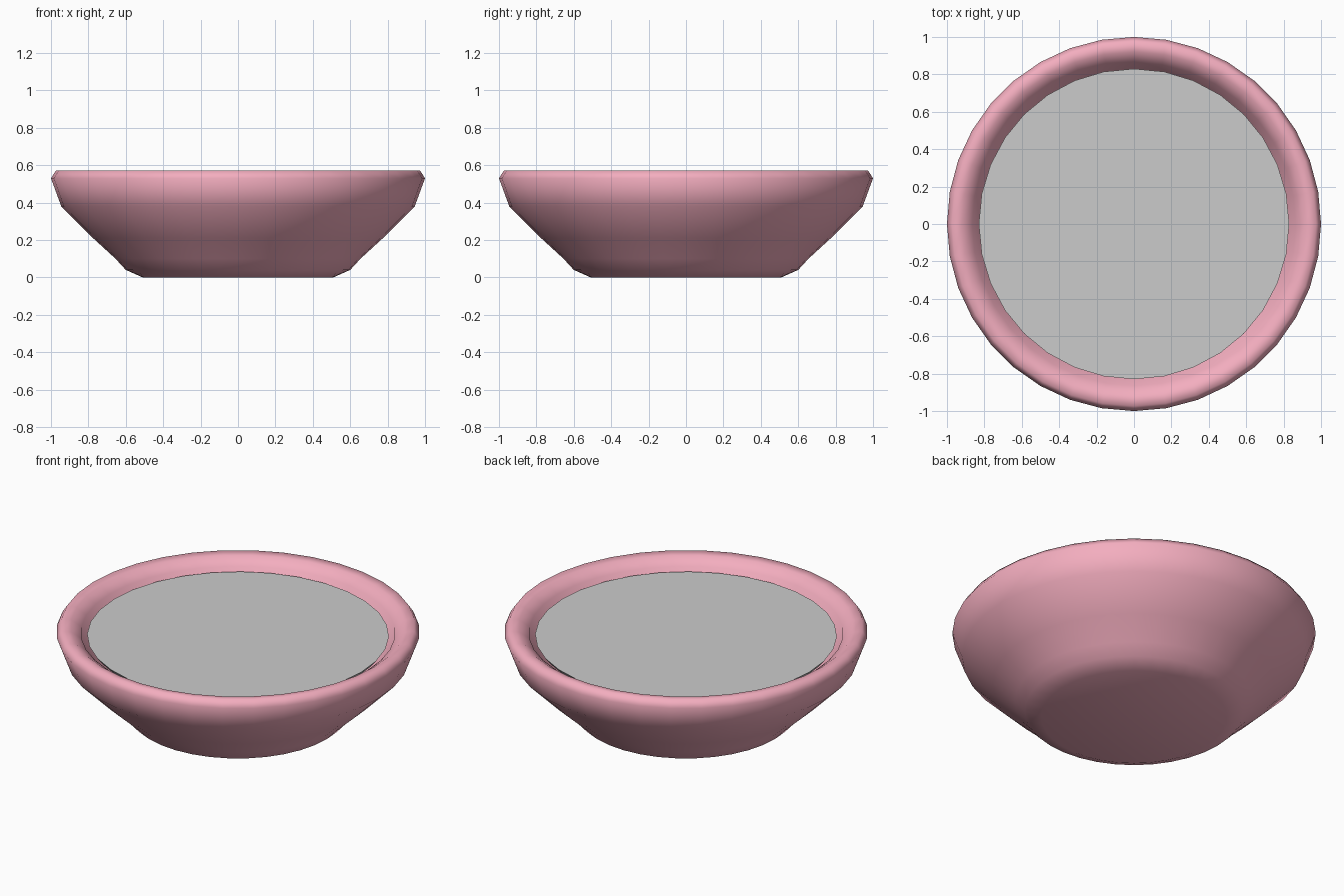
import bpy, bmesh
from math import cos, sin, pi, radians

if "Cube" in bpy.data.objects:
    bpy.data.objects.remove(bpy.data.objects["Cube"])


def lathe(name, profile, sides):
    """Spin an (r, z) profile that starts and ends on the axis."""
    bm = bmesh.new()
    rings = []
    for r, z in profile:
        if r == 0:
            rings.append([bm.verts.new((0, 0, z))] * sides)
        else:
            rings.append([bm.verts.new((r * sin(2 * pi * i / sides), r * cos(2 * pi * i / sides), z))
                          for i in range(sides)])
    for a, b in zip(rings, rings[1:]):
        for i in range(sides):
            j = (i + 1) % sides
            bm.faces.new(list(dict.fromkeys((a[i], a[j], b[j], b[i]))))
    bmesh.ops.recalc_face_normals(bm, faces=bm.faces)
    mesh = bpy.data.meshes.new(name)
    bm.to_mesh(mesh)
    bm.free()
    obj = bpy.data.objects.new(name, mesh)
    bpy.context.collection.objects.link(obj)
    return obj


def smooth(obj, angle):
    bpy.ops.object.select_all(action='DESELECT')
    obj.select_set(True)
    bpy.context.view_layer.objects.active = obj
    bpy.ops.object.shade_smooth_by_angle(angle=radians(angle))


# Bowl: outer wall from the foot up, over the rim and down the inside
bowl = lathe("bowl", [
    (0, 0), (0.51, 0), (0.60, 0.04), (0.655, 0.10), (0.775, 0.21), (0.945, 0.38),
    (1.0, 0.53), (0.973, 0.572), (0.92, 0.565), (0.865, 0.525), (0.82, 0.40),
    (0.65, 0.22), (0.50, 0.12), (0, 0.10)], 36)
smooth(bowl, 80)
pink = bpy.data.materials.new("pink")
pink.diffuse_color = (0.90, 0.42, 0.52, 1)
pink.use_nodes = True
pink.node_tree.nodes["Principled BSDF"].inputs["Base Color"].default_value = pink.diffuse_color
bowl.data.materials.append(pink)

# Flat surface of the contents, just below the rim
contents = lathe("contents", [(0, 0.47), (0.80, 0.47), (0.83, 0.508), (0, 0.508)], 32)
smooth(contents, 30)
